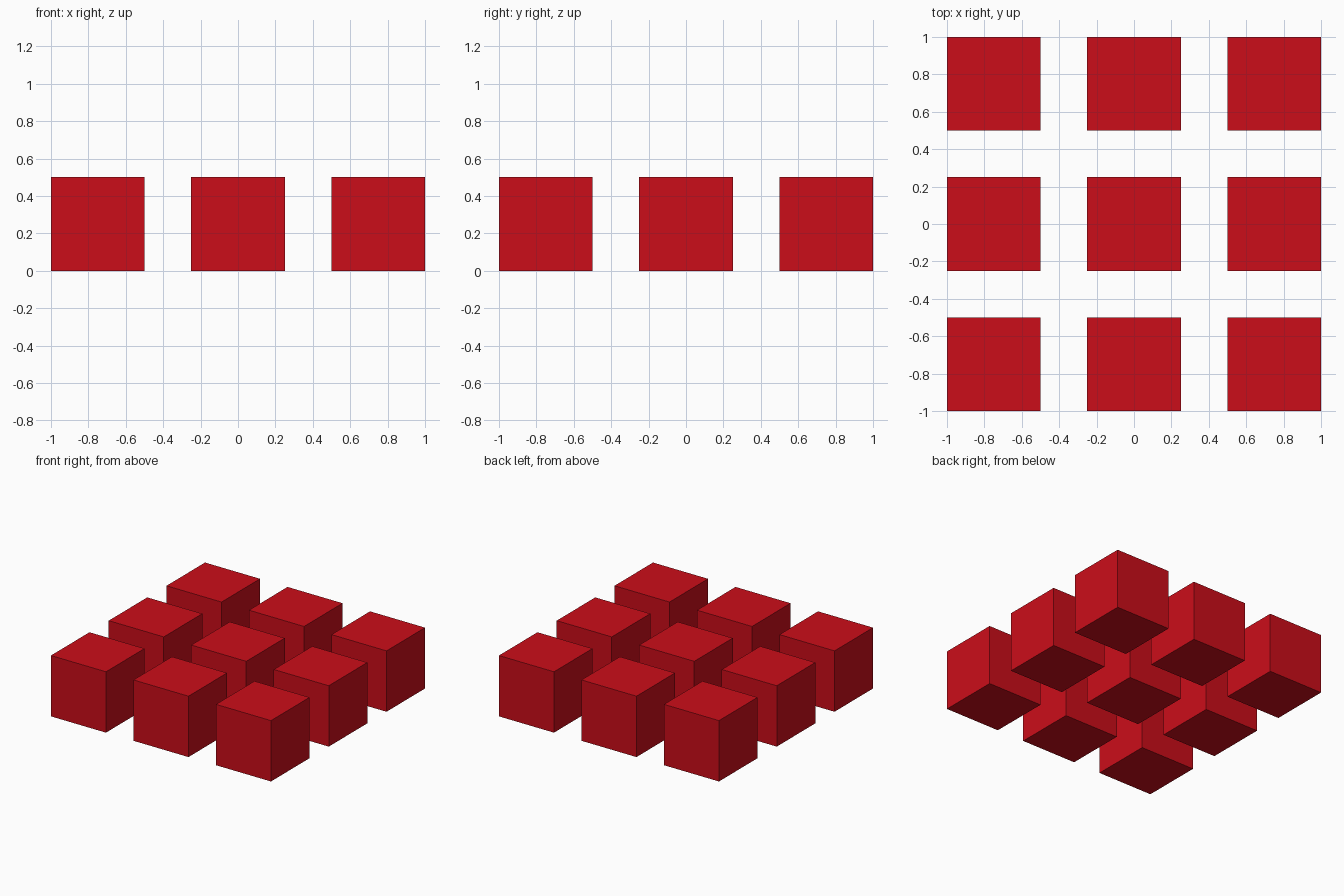
import bpy

if "Cube" in bpy.data.objects:
    bpy.data.objects.remove(bpy.data.objects["Cube"])

SIZE = 0.5      # cube edge
PITCH = 0.75    # spacing between cube centres

red = bpy.data.materials.new("red")
red.diffuse_color = (0.6, 0.004, 0.01, 1)
red.use_nodes = True
red.node_tree.nodes["Principled BSDF"].inputs["Base Color"].default_value = red.diffuse_color

# 3 x 3 grid of separate cubes standing on the ground plane
for row in range(3):
    for col in range(3):
        location = ((col - 1) * PITCH, (row - 1) * PITCH, SIZE / 2)
        bpy.ops.mesh.primitive_cube_add(size=SIZE, location=location)
        cube = bpy.context.object
        cube.name = f"cube_row{row + 1}_col{col + 1}"
        cube.data.materials.append(red)
